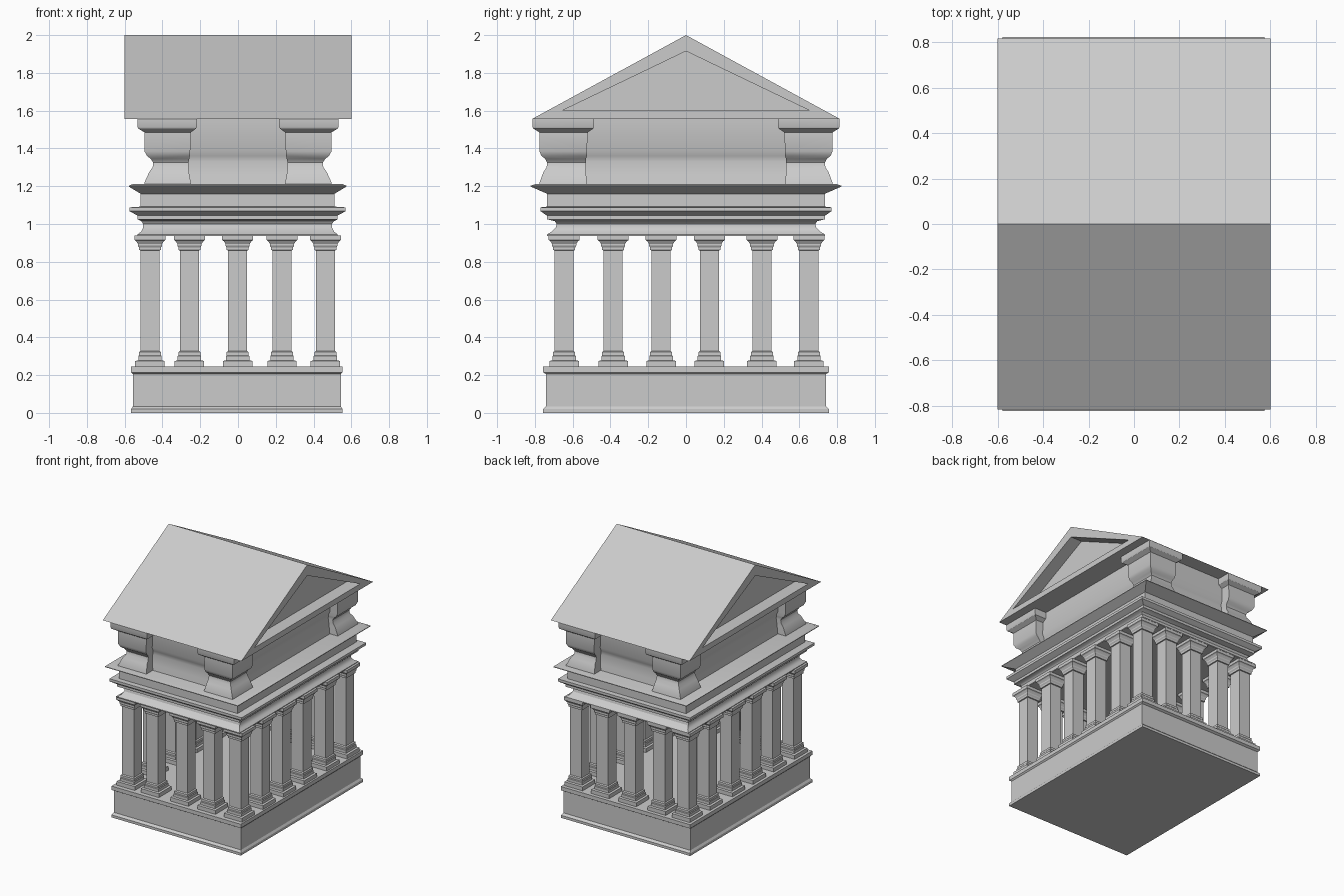
import bpy, bmesh, math


def loft(name, loops, smooth=False):
    """Skin a chain of equal-length point loops and cap both ends."""
    bm = bmesh.new()
    rings = [[bm.verts.new(p) for p in loop] for loop in loops]
    n = len(rings[0])
    for a, b in zip(rings, rings[1:]):
        for i in range(n):
            j = (i + 1) % n
            bm.faces.new((a[i], a[j], b[j], b[i]))
    bm.faces.new(rings[0][::-1])
    bm.faces.new(rings[-1])
    bmesh.ops.recalc_face_normals(bm, faces=bm.faces)
    me = bpy.data.meshes.new(name)
    bm.to_mesh(me)
    bm.free()
    ob = bpy.data.objects.new(name, me)
    bpy.context.collection.objects.link(ob)
    if smooth:
        bpy.ops.object.select_all(action='DESELECT')
        ob.select_set(True)
        bpy.context.view_layer.objects.active = ob
        bpy.ops.object.shade_smooth_by_angle(angle=math.radians(30))
    return ob


def rect(x0, x1, y0, y1, z):
    return [(x0, y0, z), (x1, y0, z), (x1, y1, z), (x0, y1, z)]


def tier(name, profile, cx=0, cy=0, smooth=False):
    """Moulded block from (half x, half y, z) steps."""
    return loft(name, [rect(cx - hx, cx + hx, cy - hy, cy + hy, z)
                       for hx, hy, z in profile], smooth)


# Podium
tier("podium", [(.56, .757, 0), (.56, .757, .02), (.55, .74, .035),
                (.55, .74, .205), (.56, .757, .215), (.56, .757, .245)], cx=-.006)

# Square columns around the edge
column = [(.078, .24), (.078, .275), (.062, .278), (.062, .30), (.058, .305),
          (.058, .322), (.05, .328), (.05, .86), (.058, .862), (.058, .875),
          (.064, .885), (.064, .895), (.074, .91), (.082, .915), (.082, .94)]
xs = [-.466, -.257, -.002, .233, .463]
ys = [-.645, -.386, -.132, .124, .402, .651]
for i, x in enumerate(xs):
    for j, y in enumerate(ys):
        if i in (0, len(xs) - 1) or j in (0, len(ys) - 1):
            tier(f"column_{i}_{j}", [(h, h, z) for h, z in column], x, y)

# Entablature with flared cornice
tier("entablature", [
    (.53, .735, .937), (.53, .735, .945), (.51, .71, .96), (.50, .69, .98),
    (.50, .685, 1.0), (.51, .695, 1.015), (.53, .735, 1.025), (.53, .735, 1.045),
    (.54, .745, 1.05), (.572, .77, 1.068), (.572, .77, 1.088), (.513, .735, 1.092),
    (.513, .735, 1.16), (.576, .822, 1.198), (.576, .822, 1.203),
    (.55, .79, 1.213)], cx=-.002, smooth=True)

# Attic wall
tier("attic_wall", [(.43, .70, 1.20), (.42, .69, 1.26), (.41, .68, 1.33),
                    (.415, .685, 1.36), (.43, .70, 1.39), (.43, .70, 1.56)], smooth=True)

# Moulded corner blocks: outer x, outer y, inner x, inner y, z
block = [(.497, .777, .25, .525, 1.205), (.495, .775, .25, .525, 1.22),
         (.47, .755, .26, .53, 1.275), (.452, .738, .262, .53, 1.30),
         (.449, .735, .262, .53, 1.325), (.462, .745, .258, .53, 1.345),
         (.482, .765, .255, .525, 1.36), (.495, .776, .253, .525, 1.385),
         (.495, .776, .25, .52, 1.485), (.528, .808, .222, .49, 1.505),
         (.533, .813, .218, .487, 1.515), (.533, .813, .218, .487, 1.557)]
for sx in (-1, 1):
    for sy in (-1, 1):
        loft(f"corner_block_{'left' if sx < 0 else 'right'}_{'front' if sy < 0 else 'back'}",
             [rect(sx * ix, sx * ox, sy * iy, sy * oy, z)
              for ox, oy, ix, iy, z in block], True)


# Gable roof with recessed pediments
def gable(x, inner):
    hy, lo, hi = (.656, 1.60, 1.915) if inner else (.815, 1.556, 2.0)
    return [(x, -hy, lo), (x, hy, lo), (x, 0, hi)]


loft("gable_roof", [gable(-.5, True), gable(-.6, True), gable(-.6, False),
                    gable(.6, False), gable(.6, True), gable(.5, True)])
